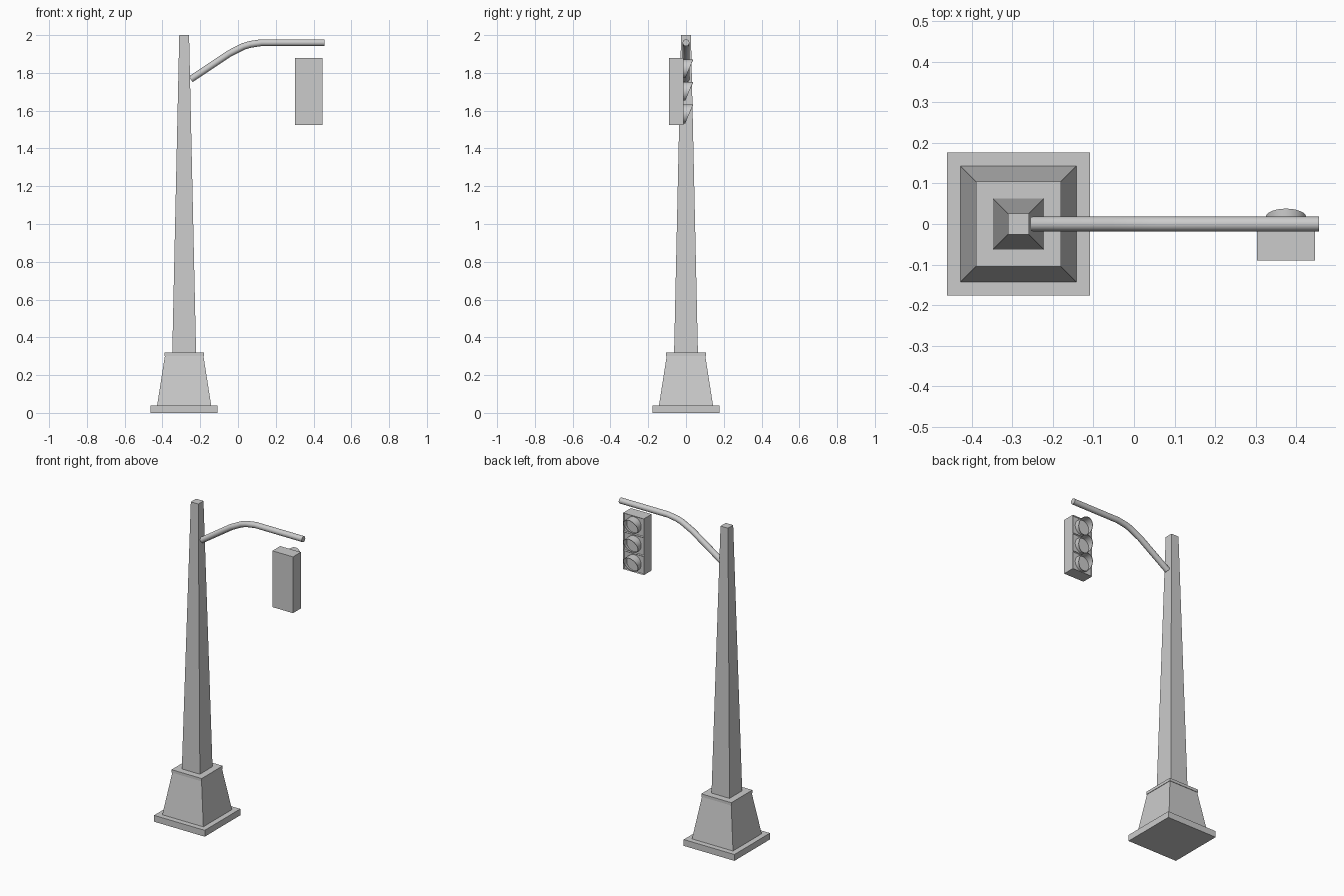
import bpy, bmesh, math
from mathutils import Vector

if "Cube" in bpy.data.objects:
    bpy.data.objects.remove(bpy.data.objects["Cube"])

PX = -0.285           # pole axis
HX = 0.375            # signal head axis


def make(name, bm):
    bmesh.ops.recalc_face_normals(bm, faces=bm.faces)
    me = bpy.data.meshes.new(name)
    bm.to_mesh(me)
    bm.free()
    ob = bpy.data.objects.new(name, me)
    bpy.context.collection.objects.link(ob)
    return ob


def loft(name, rings):
    """Join equal-sized rings of points and cap both ends."""
    bm = bmesh.new()
    loops = [[bm.verts.new(p) for p in r] for r in rings]
    n = len(loops[0])
    for a, b in zip(loops, loops[1:]):
        for i in range(n):
            j = (i + 1) % n
            bm.faces.new((a[i], a[j], b[j], b[i]))
    bm.faces.new(loops[0])
    bm.faces.new(loops[-1])
    return make(name, bm)


def square(h, z):
    return [(PX + sx * h, sy * h, z) for sx, sy in ((-1, -1), (1, -1), (1, 1), (-1, 1))]


def smooth(ob, angle=40):
    bpy.ops.object.select_all(action='DESELECT')
    ob.select_set(True)
    bpy.context.view_layer.objects.active = ob
    bpy.ops.object.shade_smooth_by_angle(angle=math.radians(angle))


# Square base and tapered pole
loft("base_plate", [square(0.177, 0), square(0.177, 0.04)])
loft("pedestal", [square(0.143, 0.04), square(0.102, 0.302)])
loft("pedestal_cap", [square(0.105, 0.302), square(0.105, 0.32)])
loft("pole", [square(0.063, 0.32), square(0.026, 2.0)])

# Bent arm, a round tube swept along a path in the xz plane
path = [(-0.25, 1.766), (-0.045, 1.903), (0.028, 1.940), (0.065, 1.951), (0.125, 1.96), (0.457, 1.96)]
pts = [Vector((x, 0, z)) for x, z in path]
rings = []
for i, p in enumerate(pts):
    d0 = (p - pts[max(i - 1, 0)]).normalized()
    d1 = (pts[min(i + 1, len(pts) - 1)] - p).normalized()
    side = (d0 + d1).normalized().cross(Vector((0, 1, 0)))
    rings.append([p + 0.018 * (math.cos(t) * Vector((0, 1, 0)) + math.sin(t) * side)
                  for t in (k * math.tau / 16 for k in range(16))])
smooth(loft("arm", rings))

# Signal housing: a box whose lamp side is split into three recessed panels
bm = bmesh.new()
bmesh.ops.create_cube(bm, size=1)
for v in bm.verts:
    v.co = Vector((HX + v.co.x * 0.144, -0.051 + v.co.y * 0.078, 1.7025 + v.co.z * 0.355))
for k in (1, 2):
    bmesh.ops.bisect_plane(bm, geom=bm.verts[:] + bm.edges[:] + bm.faces[:],
                           plane_co=(0, 0, 1.525 + k * 0.355 / 3), plane_no=(0, 0, 1))
bmesh.ops.recalc_face_normals(bm, faces=bm.faces)
lamp_side = [f for f in bm.faces if f.normal.y > 0.9]
bmesh.ops.inset_individual(bm, faces=lamp_side, thickness=0.006, depth=-0.006)
make("signal_housing", bm)

# Lamps: thin hood with a slanted opening, and a lens disc inside it
SIDES = 24
for k, name in enumerate(("lower", "middle", "upper")):
    zc = 1.525 + (k + 0.5) * 0.355 / 3 - 0.001 + 0.001 * k

    def ring(r, front):
        out = []
        for i in range(SIDES):
            s, c = math.sin(i * math.tau / SIDES), math.cos(i * math.tau / SIDES)
            y = 0.017 + 0.021 * s if front else -0.02
            out.append((HX + r * c, y, zc + r * s))
        return out

    bm = bmesh.new()
    loops = [[bm.verts.new(p) for p in ring(r, f)]
             for r, f in ((0.05, False), (0.05, True), (0.047, True), (0.047, False))]
    for a, b in zip(loops, loops[1:] + loops[:1]):
        for i in range(SIDES):
            j = (i + 1) % SIDES
            bm.faces.new((a[i], a[j], b[j], b[i]))
    smooth(make(name + "_hood", bm))

    disc = [[(x, y, z) for x, _, z in ring(0.047, False)] for y in (-0.018, -0.012)]
    smooth(loft(name + "_lens", disc))
